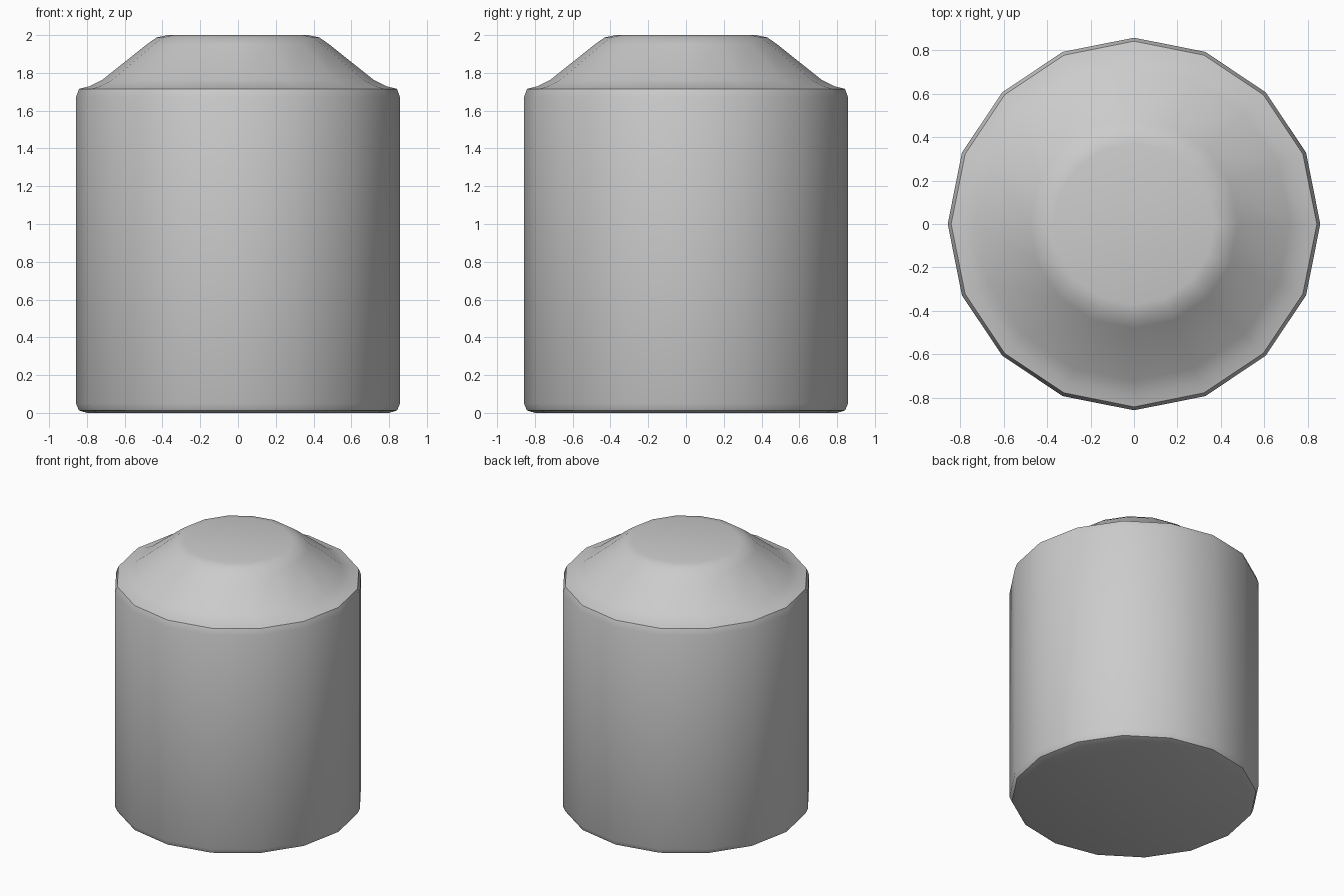
import bpy
import bmesh
from math import cos, sin, pi, radians

cube = bpy.data.objects.get("Cube")
if cube:
    bpy.data.objects.remove(cube, do_unlink=True)

SIDES = 16

grey = bpy.data.materials.new("plain_grey")
grey.use_nodes = True
colour = (0.6, 0.6, 0.6, 1)
grey.diffuse_color = colour
grey.node_tree.nodes["Principled BSDF"].inputs["Base Color"].default_value = colour


def lathe(name, profile, cap_bottom, cap_top):
    """Spin a (radius, height) profile around z."""
    bm = bmesh.new()
    rings = []
    for r, z in profile:
        rings.append([bm.verts.new((r * cos(2 * pi * i / SIDES),
                                    r * sin(2 * pi * i / SIDES), z))
                      for i in range(SIDES)])
    for low, high in zip(rings, rings[1:]):
        for i in range(SIDES):
            j = (i + 1) % SIDES
            bm.faces.new((low[i], low[j], high[j], high[i]))
    if cap_bottom:
        bm.faces.new(rings[0][::-1])
    if cap_top:
        bm.faces.new(rings[-1])
    mesh = bpy.data.meshes.new(name)
    bm.to_mesh(mesh)
    bm.free()
    mesh.materials.append(grey)
    obj = bpy.data.objects.new(name, mesh)
    bpy.context.collection.objects.link(obj)
    bpy.ops.object.select_all(action="DESELECT")
    obj.select_set(True)
    bpy.context.view_layer.objects.active = obj
    bpy.ops.object.shade_smooth_by_angle(angle=radians(40))
    return obj


# Cylindrical body with softened rims
lathe("body", [(0.80, 0), (0.842, 0.013), (0.858, 0.05),
               (0.858, 1.67), (0.842, 1.715)], True, False)

# Flared lid: concave foot, straight slope, rounded shoulder, flat top
lathe("lid", [(0.842, 1.715), (0.79, 1.728), (0.72, 1.762),
              (0.48, 1.953), (0.43, 1.988), (0.37, 2.0)], False, True)
